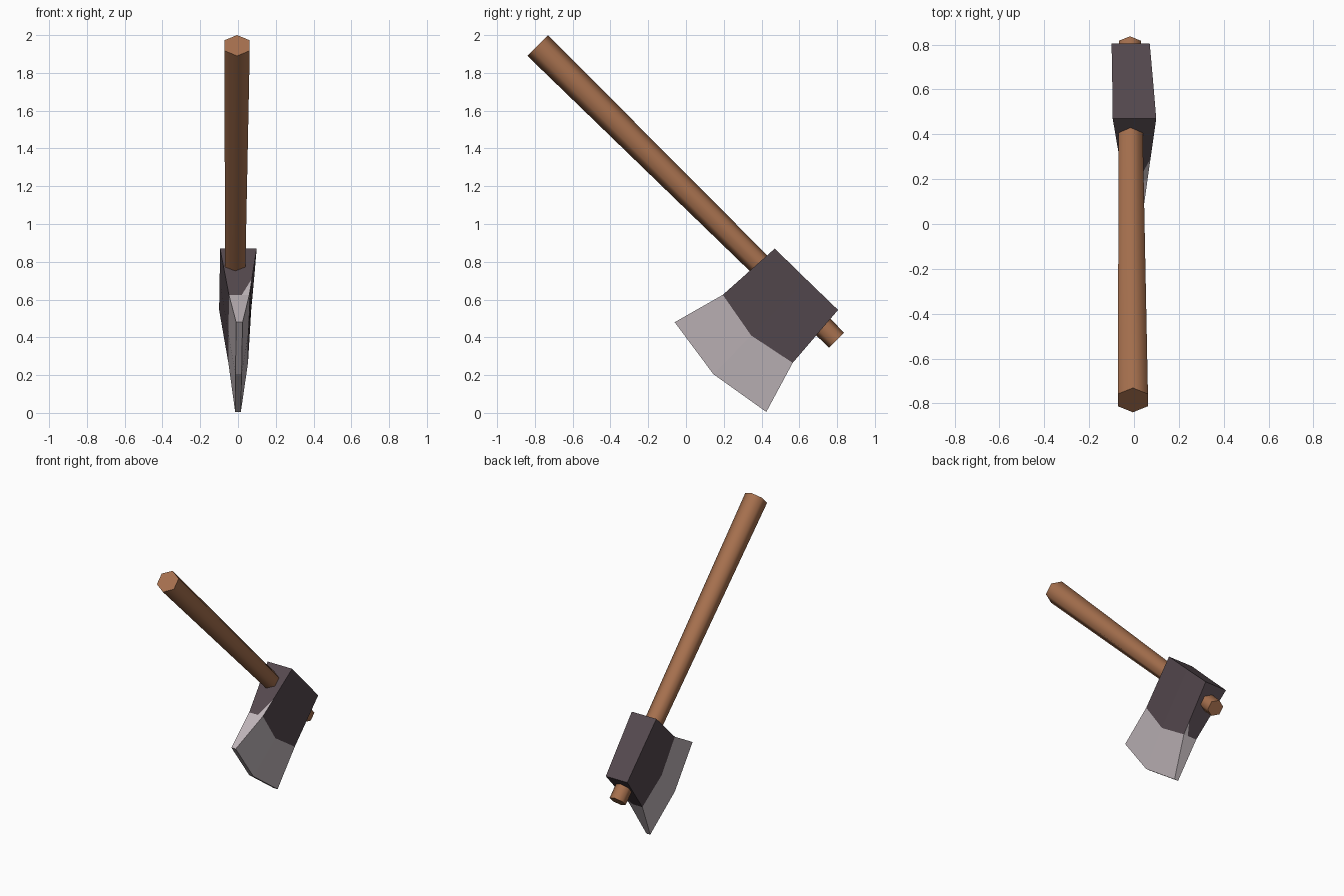
import bpy, bmesh, math
from mathutils import Vector

if "Cube" in bpy.data.objects:
    bpy.data.objects.remove(bpy.data.objects["Cube"])


def material(name, rgb):
    m = bpy.data.materials.new(name)
    m.diffuse_color = (*rgb, 1)
    m.use_nodes = True
    m.node_tree.nodes["Principled BSDF"].inputs["Base Color"].default_value = m.diffuse_color
    return m


wood = material("brown wood", (0.381, 0.162, 0.076))
iron = material("dark iron", (0.089, 0.065, 0.076))
steel = material("ground steel", (0.515, 0.456, 0.479))


def finish(bm, name, mats):
    bmesh.ops.recalc_face_normals(bm, faces=bm.faces[:])
    mesh = bpy.data.meshes.new(name)
    bm.to_mesh(mesh)
    bm.free()
    for m in mats:
        mesh.materials.append(m)
    ob = bpy.data.objects.new(name, mesh)
    bpy.context.collection.objects.link(ob)
    return ob


# Handle: tapered hexagonal shaft, smooth sides and flat ends
bm = bmesh.new()
top, bottom = Vector((-0.005, -0.785, 1.945)), Vector((-0.018, 0.797, 0.385))
axis = (bottom - top).normalized()
side = Vector((1, 0, 0))
up = side.cross(axis).normalized()
rings = []
for centre, r in ((top, 0.0775), (bottom, 0.0565)):
    rings.append([bm.verts.new(centre + r * (up * math.cos(a) + side * math.sin(a)))
                  for a in (i * math.pi / 3 for i in range(6))])
for i in range(6):
    j = (i + 1) % 6
    f = bm.faces.new((rings[0][i], rings[0][j], rings[1][j], rings[1][i]))
    f.smooth = True
for ring in rings:
    bm.faces.new(ring)
finish(bm, "handle", [wood])

# Axe head: rows from poll to cutting edge, each point is (y, z, x centre, half thickness)
rows = [
    [(0.47, 0.87, 0.002, 0.097), (0.637, 0.707, -0.006, 0.091), (0.805, 0.545, -0.015, 0.085)],
    [(0.195, 0.625, 0.006, 0.054), (0.345, 0.41, 0.002, 0.052), (0.565, 0.265, 0.001, 0.052)],
    [(-0.06, 0.48, 0.007, 0.017), (0.145, 0.205, 0.003, 0.016), (0.425, 0.005, 0.0, 0.015)],
]
bm = bmesh.new()
grid = [[[bm.verts.new((x + s * h, y, z)) for s in (-1, 1)] for y, z, x, h in row] for row in rows]
dark_ends = []
for r in range(2):
    a, b = grid[r], grid[r + 1]
    for s in (0, 1):
        for k in (0, 1):
            bm.faces.new((a[k][s], a[k + 1][s], b[k + 1][s], b[k][s])).material_index = r
    for k in (0, 2):
        f = bm.faces.new((a[k][0], a[k][1], b[k][1], b[k][0]))
        f.material_index = r
        if r == 0:
            dark_ends.append((f, k))
for row, index in ((grid[0], 0), (grid[2], 1)):
    for k in (0, 1):
        f = bm.faces.new((row[k][0], row[k][1], row[k + 1][1], row[k + 1][0]))
        f.material_index = index

# Small steel corner rising into the dark iron on each end face
normal = Vector((0.05, 0.095, 0.075)).cross(axis).normalized()
for f, k in dark_ends:
    y, z = rows[1][k][:2]
    p = Vector((0.02, y, z))
    n = normal if normal.x > 0 else -normal
    cut = bmesh.ops.bisect_plane(bm, geom=[f, *f.edges, *f.verts], plane_co=p, plane_no=n)
    for g in cut["geom"]:
        if isinstance(g, bmesh.types.BMFace) and (g.calc_center_median() - p).dot(n) > 0:
            g.material_index = 1
finish(bm, "axe_head", [iron, steel])
